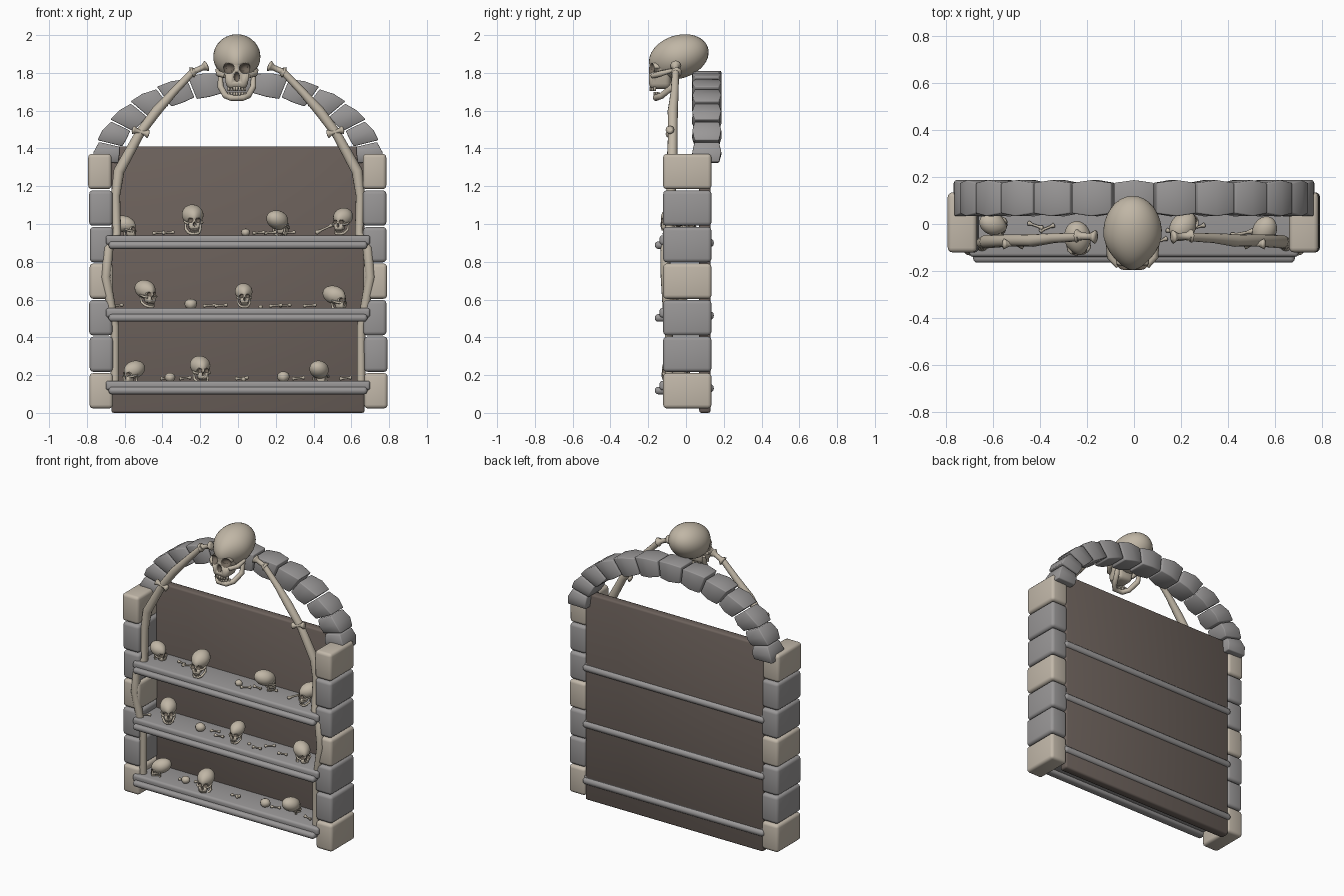
import bpy, bmesh, math, random
from mathutils import Vector, Matrix

random.seed(4)
if "Cube" in bpy.data.objects:
    bpy.data.objects.remove(bpy.data.objects["Cube"], do_unlink=True)


def material(name, rgb):
    m = bpy.data.materials.new(name)
    m.use_nodes = True
    m.diffuse_color = (*rgb, 1)
    m.node_tree.nodes["Principled BSDF"].inputs["Base Color"].default_value = (*rgb, 1)
    return m


BONE = material("bone", (0.53, 0.47, 0.38))
SAND = material("sand_stone", (0.54, 0.48, 0.40))
GREY = material("grey_stone", (0.32, 0.31, 0.31))
BOARD = material("dark_board", (0.15, 0.12, 0.105))
SOCKET = material("socket_shade", (0.17, 0.14, 0.11))


def add(name, data, *mats, smooth=True):
    for m in mats:
        data.materials.append(m)
    if isinstance(data, bpy.types.Mesh):
        for p in data.polygons:
            p.use_smooth = smooth
    ob = bpy.data.objects.new(name, data)
    bpy.context.scene.collection.objects.link(ob)
    return ob


def from_bm(name, bm, *mats, smooth=True):
    bmesh.ops.recalc_face_normals(bm, faces=bm.faces)
    me = bpy.data.meshes.new(name)
    bm.to_mesh(me)
    bm.free()
    return add(name, me, *mats, smooth=smooth)


def bake(ob):
    """Turn modifiers or a curve into plain mesh."""
    dg = bpy.context.evaluated_depsgraph_get()
    me = bpy.data.meshes.new_from_object(ob.evaluated_get(dg))
    name = ob.name
    bpy.data.objects.remove(ob, do_unlink=True)
    new = add(name, me)
    return new


def box(name, centre, size, mat, bevel=0.0, segments=3, taper=1.0, smooth=True):
    bm = bmesh.new()
    bmesh.ops.create_cube(bm, size=1)
    for v in bm.verts:
        k = taper if v.co.z < 0 else 1
        v.co = Vector((v.co.x * size[0] * k, v.co.y * size[1], v.co.z * size[2])) + Vector(centre)
    if bevel:
        bmesh.ops.bevel(bm, geom=bm.edges[:], offset=bevel, segments=segments,
                        profile=0.5, affect='EDGES')
    return from_bm(name, bm, mat, smooth=smooth)


def ball(name, centre, radii, *mats, tilt=0.0, pinch=0.0, seg=24):
    bm = bmesh.new()
    bmesh.ops.create_uvsphere(bm, u_segments=seg, v_segments=seg * 2 // 3, radius=1)
    turn = Matrix.Rotation(tilt, 4, 'X')
    for v in bm.verts:
        v.co.x *= 1 - pinch * max(0, -v.co.y) ** 2
        v.co = turn @ Vector([c * r for c, r in zip(v.co, radii)]) + Vector(centre)
    return from_bm(name, bm, *mats)


def tube(name, points, radii, mat, res=3):
    cu = bpy.data.curves.new(name, 'CURVE')
    cu.dimensions = '3D'
    cu.bevel_depth = 1
    cu.bevel_resolution = res
    cu.use_fill_caps = True
    sp = cu.splines.new('POLY')
    sp.points.add(len(points) - 1)
    for p, co, r in zip(sp.points, points, radii):
        p.co = (*co, 1)
        p.radius = r
    return bake(add(name, cu, mat))


def bone(name, a, b, r):
    """Straight bone with a knobbed end on each side."""
    a, b = Vector(a), Vector(b)
    steps = (0, 0.06, 0.14, 0.3, 0.7, 0.86, 0.94, 1)
    widths = (0.8, 1.8, 1.5, 0.9, 0.9, 1.5, 1.8, 0.8)
    return tube(name, [a.lerp(b, t) for t in steps], [r * w for w in widths], BONE, 2)


def make_skull():
    """Skull with jaw base at z = 0, facing -y."""
    parts = [ball("cranium", (0, 0, 0.235), (0.125, 0.162, 0.114), BONE, SOCKET,
                  tilt=math.radians(18), pinch=0.35, seg=30),
             box("upper_jaw", (0, -0.10, 0.135), (0.15, 0.115, 0.14), BONE, 0.028, taper=0.72)]
    parts[1].data.materials.append(SOCKET)
    cutters = [ball("eye_cutter", (s * 0.046, -0.16, 0.175), (0.034, 0.045, 0.03), BONE, SOCKET, seg=16)
               for s in (-1, 1)]
    cutters.append(ball("nose_cutter", (0, -0.16, 0.128), (0.016, 0.03, 0.026), BONE, SOCKET, seg=12))
    for c in cutters:
        c.hide_render = True
        for p in c.data.polygons:
            p.material_index = 1
    for i, ob in enumerate(parts):
        for c in cutters:
            mod = ob.modifiers.new("hole", 'BOOLEAN')
            mod.operation = 'DIFFERENCE'
            mod.solver = 'EXACT'
            mod.object = c
        parts[i] = bake(ob)
    for c in cutters:
        bpy.data.objects.remove(c, do_unlink=True)
    # lower jaw, cheekbones and teeth
    half = [(0.088, -0.02, 0.14), (0.086, -0.035, 0.075), (0.06, -0.09, 0.03)]
    path = half + [(0.03, -0.122, 0.018), (-0.03, -0.122, 0.018)]
    path += [(-x, y, z) for x, y, z in reversed(half)]
    parts.append(tube("lower_jaw", path, [0.012] + [0.017] * 6 + [0.012], BONE))
    for s in (-1, 1):
        parts.append(tube("cheekbone", [(s * 0.06, -0.14, 0.135), (s * 0.095, -0.10, 0.145),
                                        (s * 0.105, -0.03, 0.165)], [0.014, 0.016, 0.01], BONE, 2))
    for i in range(7):
        x = (i - 3) * 0.0145
        y = -0.148 + 11 * x * x
        parts.append(box("upper_tooth", (x, y, 0.066), (0.012, 0.012, 0.024), BONE))
        parts.append(box("lower_tooth", (x, y + 0.02, 0.038), (0.012, 0.012, 0.024), BONE))
    with bpy.context.temp_override(active_object=parts[0], object=parts[0],
                                   selected_objects=parts, selected_editable_objects=parts):
        bpy.ops.object.join()
    parts[0].name = "large_skull"
    return parts[0]


# Back board and shelves with rounded front and rear lips
box("back_board", (0, 0.1, 0.705), (1.34, 0.06, 1.41), BOARD, 0.012, 2)
shelf_tops = (0.17, 0.555, 0.94)
for top in shelf_tops:
    box("shelf", (0, -0.005, top - 0.025), (1.40, 0.27, 0.05), GREY, 0.015)
    box("shelf_front_lip", (0, -0.135, top - 0.052), (1.37, 0.06, 0.04), GREY, 0.018)
    box("shelf_rear_lip", (0, 0.122, top - 0.04), (1.37, 0.05, 0.045), GREY, 0.02)

# Stone pillars
for s in (-1, 1):
    for i in range(7):
        shift = random.uniform(-0.005, 0.005)
        box("pillar_block", (s * (0.727 + shift), 0.007, 0.117 + i * 0.1935), (0.124, 0.256, 0.187),
            SAND if i % 3 == 0 else GREY, 0.02)

# Arch of wedge stones, each swollen in the middle
STEP = math.radians(13.7)
for k in range(-6, 7):
    bm = bmesh.new()
    rings = []
    for t, swell in ((-0.47, 0), (0, 0.012), (0.47, 0)):
        a = (k + t) * STEP
        drop = 0.012 * t * (1 if k > 0 else -1 if k < 0 else 0)
        corners = []
        for rx, rz, y in ((0.64, 0.375, 0.045 - swell), (0.765, 0.49, 0.045 - swell),
                          (0.765, 0.49, 0.175 + swell), (0.64, 0.375, 0.175 + swell)):
            grow = (swell * 0.5 + drop) * (1 if rx > 0.7 else -1)
            corners.append(bm.verts.new(((rx + grow) * math.sin(a), y,
                                         1.315 + (rz + grow) * math.cos(a))))
        rings.append(corners)
    for r0, r1 in zip(rings, rings[1:]):
        for j in range(4):
            bm.faces.new((r0[j], r0[j - 1], r1[j - 1], r1[j]))
    bm.faces.new(rings[0])
    bm.faces.new(rings[-1])
    bmesh.ops.recalc_face_normals(bm, faces=bm.faces)
    sharp = [e for e in bm.edges if e.calc_face_angle(0) > 0.8]
    bmesh.ops.bevel(bm, geom=sharp, offset=0.006, segments=2, profile=0.5, affect='EDGES')
    from_bm("arch_stone", bm, GREY)

# Long limb bones along both sides
limb = [(0.23, -0.055, 1.815), (0.34, -0.06, 1.70), (0.43, -0.07, 1.60), (0.52, -0.07, 1.48),
        (0.63, -0.075, 1.28), (0.648, -0.08, 1.15), (0.64, -0.09, 0.95), (0.685, -0.108, 0.87),
        (0.70, -0.108, 0.72), (0.672, -0.10, 0.56), (0.652, -0.09, 0.46), (0.652, -0.09, 0.16)]
limb_width = [0.018, 0.021, 0.027, 0.025, 0.029, 0.024, 0.022, 0.026, 0.026, 0.024, 0.022, 0.022]
for s in (-1, 1):
    tube("limb_bone", [(s * x, y, z) for x, y, z in limb], limb_width, BONE, 4)
    bone("limb_end_knob", (s * 0.16, -0.055, 1.84), (s * 0.25, -0.05, 1.80), 0.017)
    bone("elbow_knob", (s * 0.47, -0.085, 1.475), (s * 0.56, -0.085, 1.50), 0.013)

# Skulls: one large on the arch, small ones on the shelves (x, y, sink, scale, turn, shelf)
large = make_skull()
large.location = (-0.006, -0.038, 1.65)
for x, y, sink, size, turn, level in (
        (-0.60, 0.0, 0.03, 0.38, 70, 2), (-0.24, -0.06, 0, 0.46, 8, 2),
        (0.21, -0.01, 0.02, 0.43, 140, 2), (0.555, -0.03, 0, 0.41, -25, 2),
        (-0.49, -0.05, 0, 0.42, 35, 1), (0.03, -0.05, 0, 0.37, 5, 1), (0.51, -0.04, 0.03, 0.42, 55, 1),
        (-0.55, -0.04, 0.035, 0.40, -50, 0), (-0.20, -0.06, 0.02, 0.43, 15, 0),
        (0.43, -0.04, 0.035, 0.40, 160, 0)):
    ob = add("small_skull", large.data)
    ob.location = (x, y, shelf_tops[level] - sink)
    ob.scale = (size,) * 3
    ob.rotation_euler = (0, 0, math.radians(turn))

# Loose bones and skull fragments scattered on the shelves
scatter = {2: (-0.42, -0.37, 0.11, 0.17, 0.27), 1: (-0.64, -0.15, -0.09, 0.2, 0.25, 0.38),
           0: (-0.38, -0.28, 0.02, 0.32, 0.57)}
for level, places in scatter.items():
    for x in places:
        a = random.uniform(-0.6, 0.6)
        y = random.uniform(-0.09, 0.0)
        z = shelf_tops[level] + 0.011
        d = Vector((math.cos(a), math.sin(a), 0)) * 0.035
        bone("loose_bone", Vector((x, y, z)) - d, Vector((x, y, z + 0.006)) + d, 0.006)
bone("leaning_bone", (0.41, -0.05, 0.952), (0.51, -0.03, 1.0), 0.007)
for x, level, r in ((0.04, 2, 0.025), (-0.25, 1, 0.035), (0.12, 1, 0.012),
                    (-0.36, 0, 0.03), (0.24, 0, 0.035), (0.03, 0, 0.015)):
    ball("skull_fragment", (x, -0.05, shelf_tops[level] + r * 0.6), (r, r * 0.9, r * 0.8),
         BONE, tilt=0.4, pinch=0.4, seg=10)
